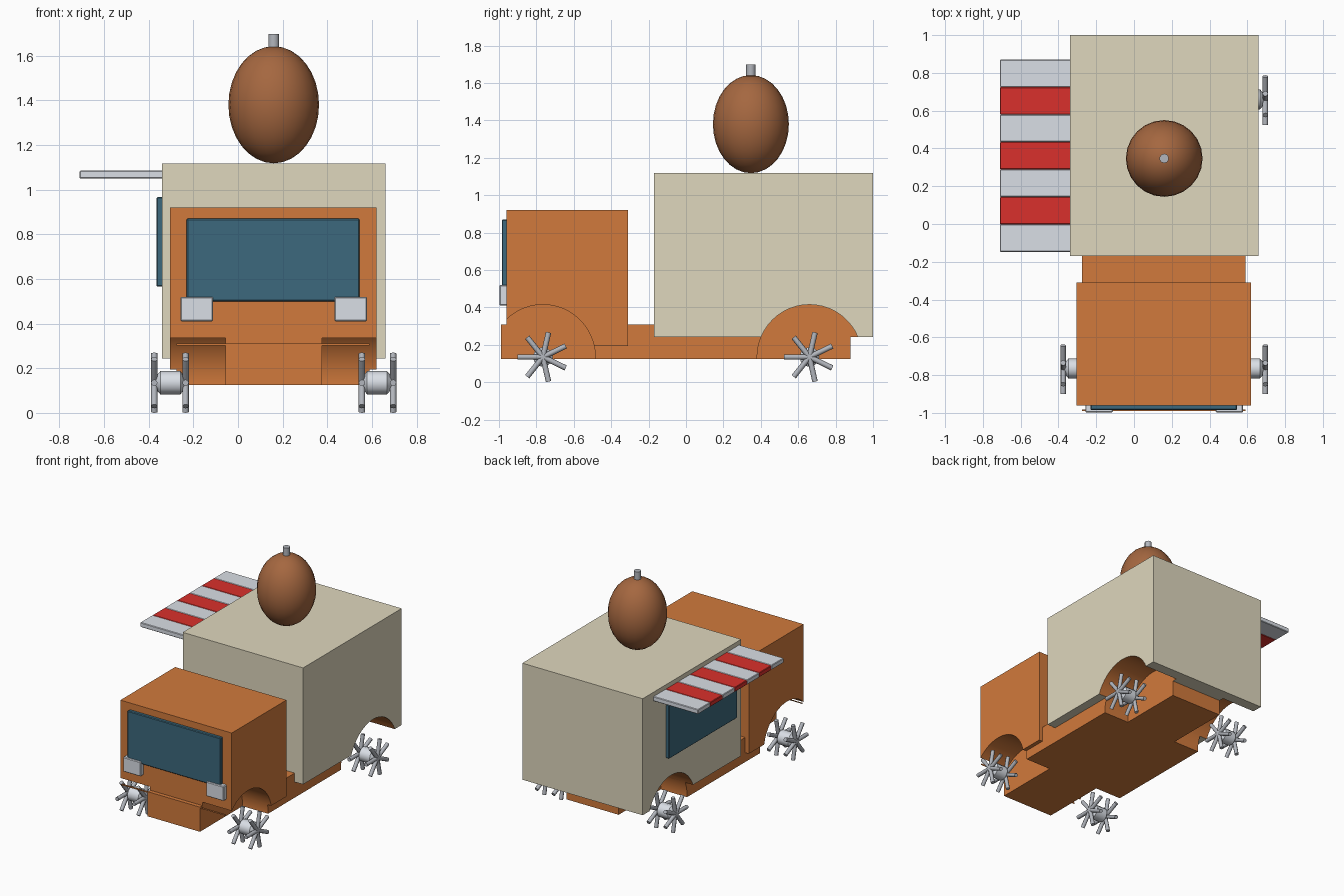
import bpy, bmesh, math
from mathutils import Vector, Matrix

if "Cube" in bpy.data.objects:
    bpy.data.objects.remove(bpy.data.objects["Cube"])

CX = 0.16                      # middle of the truck body
ARCH_R, ARCH_Z = 0.28, 0.135
AXLES = {"front": -0.765, "rear": 0.66}


def material(name, rgb):
    m = bpy.data.materials.new(name)
    m.diffuse_color = (*rgb, 1)
    m.use_nodes = True
    m.node_tree.nodes["Principled BSDF"].inputs["Base Color"].default_value = m.diffuse_color
    return m


ORANGE = material("orange paint", (0.64, 0.195, 0.045))
BEIGE = material("beige panel", (0.735, 0.68, 0.51))
GLASS = material("blue glass", (0.045, 0.14, 0.205))
GREY = material("light grey", (0.70, 0.735, 0.79))
RED = material("red cloth", (0.70, 0.03, 0.025))
BROWN = material("brown shell", (0.376, 0.136, 0.051))
STEEL = material("steel", (0.45, 0.47, 0.51))


def add_object(name, bm, *mats):
    bmesh.ops.recalc_face_normals(bm, faces=bm.faces)
    me = bpy.data.meshes.new(name)
    bm.to_mesh(me)
    bm.free()
    ob = bpy.data.objects.new(name, me)
    bpy.context.collection.objects.link(ob)
    for m in mats:
        me.materials.append(m)
    return ob


def box(name, x, y, z, mat, bevel=0):
    bm = bmesh.new()
    bmesh.ops.create_cube(bm, size=1)
    for v in bm.verts:
        v.co = [(r[0] + r[1]) / 2 + c * (r[1] - r[0]) for r, c in zip((x, y, z), v.co)]
    if bevel:
        bmesh.ops.bevel(bm, geom=bm.edges[:], offset=bevel, segments=1, affect='EDGES')
    return add_object(name, bm, mat)


def rod(bm, a, b, r1, r2=None, sides=8):
    a, b = Vector(a), Vector(b)
    d = b - a
    mat = Matrix.Translation((a + b) / 2) @ d.to_track_quat('Z', 'Y').to_matrix().to_4x4()
    bmesh.ops.create_cone(bm, cap_ends=True, segments=sides, radius1=r1,
                          radius2=r1 if r2 is None else r2, depth=d.length, matrix=mat)


def shade(ob, angle=40):
    bpy.ops.object.select_all(action='DESELECT')
    ob.select_set(True)
    bpy.context.view_layer.objects.active = ob
    bpy.ops.object.shade_smooth_by_angle(angle=math.radians(angle))


# Wheel arch cutters, one per wheel
cutters = []
for end, y in AXLES.items():
    for side, s in (("left", -1), ("right", 1)):
        bm = bmesh.new()
        rod(bm, (CX + s * 0.217, y, ARCH_Z), (CX + s * 0.7, y, ARCH_Z), ARCH_R, sides=48)
        c = add_object(f"{end}_{side}_arch_cutter", bm, ORANGE)
        c.hide_render = True
        cutters.append(c)


def cut_arches(ob, tools):
    for c in tools:
        mod = ob.modifiers.new("arch", 'BOOLEAN')
        mod.operation, mod.solver, mod.object = 'DIFFERENCE', 'EXACT', c
    bpy.context.view_layer.update()
    dg = bpy.context.evaluated_depsgraph_get()
    me = bpy.data.meshes.new_from_object(ob.evaluated_get(dg))
    ob.modifiers.clear()
    ob.data = me


# Chassis, cab and cargo body
chassis = box("chassis", (-0.275, 0.59), (-0.99, 0.88), (0.125, 0.31), ORANGE)
cab = box("cab", (-0.305, 0.62), (-0.96, -0.31), (0.195, 0.92), ORANGE)
body = box("cargo_body", (-0.34, 0.66), (-0.17, 1.0), (0.243, 1.118), BEIGE)
cut_arches(chassis, cutters)
cut_arches(cab, cutters[:2])
cut_arches(body, cutters[2:])

# Orange lining inside the rear arches; the outer sides stay beige
body.data.materials.clear()
for m in (BEIGE, ORANGE):
    body.data.materials.append(m)
for p in body.data.polygons:
    c = p.center
    near = math.hypot(c.y - AXLES["rear"], c.z - ARCH_Z) < ARCH_R + 0.005
    lined = near and c.z > 0.244 and abs(c.x - CX) < 0.49
    p.material_index = 1 if lined else 0
for ob in (chassis, cab, body):
    shade(ob, 20)
for c in cutters:
    bpy.data.objects.remove(c)

# Windows and headlights
box("windscreen", (-0.23, 0.545), (-0.985, -0.955), (0.5, 0.87), GLASS, 0.005)
box("serving_window", (-0.365, -0.335), (-0.09, 0.72), (0.565, 0.967), GLASS, 0.005)
for side, s in (("left", -1), ("right", 1)):
    x = CX + s * 0.345
    box(f"{side}_headlight", (x - 0.073, x + 0.073), (-0.997, -0.955), (0.41, 0.52), GREY, 0.005)

# Striped awning
for i in range(7):
    y = -0.147 + i * 0.1453
    box(f"awning_stripe_{i + 1}", (-0.71, -0.335), (y, y + 0.1453), (1.05, 1.085),
        RED if i % 2 else GREY, 0.004)

# Roof ornament with stem
bm = bmesh.new()
bmesh.ops.create_uvsphere(bm, u_segments=24, v_segments=16, radius=1)
for v in bm.verts:
    v.co = (CX + v.co.x * 0.203, 0.347 + v.co.y * 0.203, 1.38 + v.co.z * 0.262)
shade(add_object("roof_ornament", bm, BROWN), 60)
bm = bmesh.new()
rod(bm, (CX, 0.347, 1.6), (CX, 0.347, 1.698), 0.025, sides=10)
shade(add_object("ornament_stem", bm, STEEL))

# Spoked wheels: barrel hub with a seven-spoke star at each end
for end, y in AXLES.items():
    for side, s in (("left", -1), ("right", 1)):
        bm = bmesh.new()
        profile = [(0.395, 0.02), (0.418, 0.053), (0.507, 0.053), (0.535, 0.02)]
        for (xa, ra), (xb, rb) in zip(profile, profile[1:]):
            rod(bm, (CX + s * xa, y, 0.135), (CX + s * xb, y, 0.135), ra, rb, 12)
        shade(add_object(f"{end}_{side}_hub", bm, GREY))
        bm = bmesh.new()
        for x in (CX + s * 0.395, CX + s * 0.535):
            for k in range(7):
                a = math.pi + k * math.tau / 7
                rod(bm, (x, y, 0.135),
                    (x, y + 0.135 * math.cos(a), 0.135 + 0.135 * math.sin(a)), 0.0145)
        shade(add_object(f"{end}_{side}_spokes", bm, STEEL), 50)
